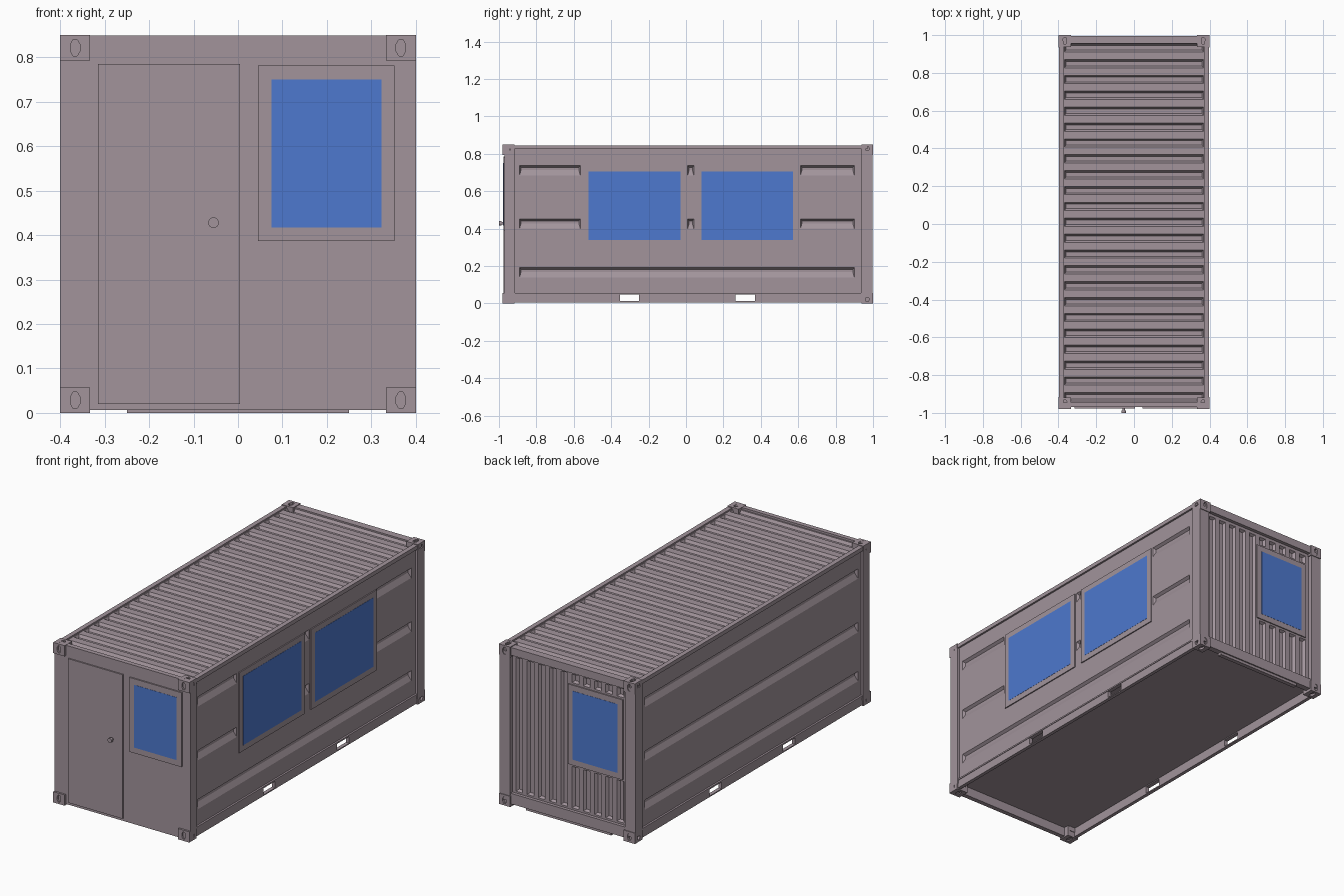
import bpy, bmesh, math
from mathutils import Matrix, Vector

if "Cube" in bpy.data.objects:
    bpy.data.objects.remove(bpy.data.objects["Cube"])


def material(name, color):
    m = bpy.data.materials.new(name)
    m.diffuse_color = (*color, 1)
    m.use_nodes = True
    m.node_tree.nodes["Principled BSDF"].inputs["Base Color"].default_value = m.diffuse_color
    return m


PAINT = material("mauve_paint", (0.36, 0.295, 0.33))
GLASS = material("blue_glass", (0.075, 0.19, 0.62))


def finish(name, bm, mat=PAINT, loc=(0, 0, 0)):
    bmesh.ops.recalc_face_normals(bm, faces=bm.faces)
    me = bpy.data.meshes.new(name)
    bm.to_mesh(me)
    bm.free()
    me.materials.append(mat)
    ob = bpy.data.objects.new(name, me)
    ob.location = loc
    bpy.context.collection.objects.link(ob)
    return ob


def add_box(bm, x, y, z):
    size = Matrix.Diagonal((x[1] - x[0], y[1] - y[0], z[1] - z[0], 1))
    mid = Matrix.Translation((sum(x) / 2, sum(y) / 2, sum(z) / 2))
    bmesh.ops.create_cube(bm, size=1, matrix=mid @ size)


def box(name, x, y, z, mat=PAINT, both=False):
    bm = bmesh.new()
    add_box(bm, x, y, z)
    if both:
        add_box(bm, (-x[1], -x[0]), y, z)
    return finish(name, bm, mat)


def cut(ob, cutter):
    mod = ob.modifiers.new("cut", 'BOOLEAN')
    mod.object, mod.solver, mod.operation = cutter, 'EXACT', 'DIFFERENCE'
    bpy.context.view_layer.objects.active = ob
    bpy.ops.object.modifier_apply(modifier=mod.name)
    bpy.data.objects.remove(cutter)


def add_groove(bm, place, u, v, slope_lo=0.01, slope_hi=0.01, d=0.014):
    """Tapered cutter: place(u, v, depth) maps panel coordinates to space."""
    rings = []
    for k in (-1, 1):
        u0, u1 = u[0] + 0.008 * k, u[1] - 0.008 * k
        v0, v1 = v[0] + slope_lo * k, v[1] - slope_hi * k
        rings.append([bm.verts.new(place(a, b, d * k))
                      for a, b in ((u0, v0), (u1, v0), (u1, v1), (u0, v1))])
    lo, hi = rings
    bm.faces.new(lo)
    bm.faces.new(hi)
    for i in range(4):
        j = (i + 1) % 4
        bm.faces.new((lo[i], lo[j], hi[j], hi[i]))


# Body with pressed grooves in roof, sides and back
X, Y, TOP = 0.388, 0.975, 0.838
body = box("body", (-X, X), (-0.955, Y), (0.055, TOP))
bm = bmesh.new()
for i in range(23):
    c = -0.915 + 0.084 * i
    add_groove(bm, lambda u, v, d: (u, v, TOP - d), (-0.368, 0.368), (c - 0.022, c + 0.022))


def right(u, v, d):
    return (X - d, u, v)


def left(u, v, d):
    return (d - X, u, v)


def back(u, v, d):
    return (v, Y - d, u)


for z in (0.14, 0.40, 0.685):
    add_groove(bm, left, (-0.89, 0.90), (z, z + 0.052), 0.028)
    spans = [(-0.89, 0.90)] if z < 0.2 else [(-0.89, -0.565), (0.009, 0.042), (0.612, 0.90)]
    for s in spans:
        add_groove(bm, right, s, (z, z + 0.052), 0.028)
for i in range(10):
    c = -0.297 + 0.066 * i
    for s in ([(0.08, 0.30), (0.745, 0.79)] if i < 5 else [(0.08, 0.79)]):
        add_groove(bm, back, s, (c - 0.02, c + 0.02))
cut(body, finish("groove_cutter", bm))

# Corner posts and top rails
box("front_posts", (0.345, 0.4), (-0.966, -0.915), (0.03, 0.82), both=True)
box("back_posts", (0.338, 0.4), (0.935, 0.996), (0.03, 0.82), both=True)
box("top_side_rails", (0.373, 0.398), (-0.95, 0.97), (0.825, 0.846), both=True)
box("back_header", (-0.36, 0.36), (0.955, 0.994), (0.805, 0.846))

# Bottom rails with fork pockets
rails = box("bottom_side_rails", (0.376, 0.395), (-0.945, 0.955), (0.006, 0.054), both=True)
bm = bmesh.new()
for y in ((-0.352, -0.252), (0.265, 0.368)):
    add_box(bm, (-0.5, 0.5), y, (0.012, 0.049))
cut(rails, finish("fork_cutter", bm))
box("bottom_rail_lips", (0.38, 0.398), (-0.925, 0.94), (0.049, 0.057), both=True)
box("back_sill", (-0.36, 0.36), (0.96, 0.992), (0.014, 0.07))
box("back_sill_bar", (-0.25, 0.25), (0.962, 0.985), (0, 0.016))

# Corner castings: one corner with three slots, mirrored to eight
CENTRE = Vector((0, 0.01, 0.425))
hx, hy, hz = 0.4, 0.99, 0.425
sx, sy, sz = 0.067, 0.062, 0.057
bm = bmesh.new()
add_box(bm, (hx - sx, hx), (hy - sy, hy), (hz - sz, hz))
castings = finish("corner_castings", bm, loc=CENTRE)
bm = bmesh.new()
mid = Vector((hx - sx / 2, hy - sy / 2, hz - sz / 2))
stretch = Matrix.Diagonal((1.0, 1.75, 1, 1))
for pos, rot in (((hx, mid.y, mid.z), Matrix.Rotation(math.pi / 2, 4, 'Z') @ Matrix.Rotation(math.pi / 2, 4, 'X')),
                 ((mid.x, hy, mid.z), Matrix.Rotation(math.pi / 2, 4, 'X')),
                 ((mid.x, mid.y, hz), Matrix.Identity(4))):
    turn = Matrix.Rotation(math.pi / 8, 4, 'Z')
    bmesh.ops.create_cone(bm, cap_ends=True, segments=8, radius1=0.0115, radius2=0.0115, depth=0.024,
                          matrix=Matrix.Translation(pos) @ rot @ stretch @ turn)
cut(castings, finish("slot_cutter", bm, loc=CENTRE))
mirror = castings.modifiers.new("mirror", 'MIRROR')
mirror.use_axis = (True, True, True)
mirror.use_mirror_merge = False

# Front wall, door and knob
box("front_wall", (-0.4, 0.4), (-0.97, -0.945), (0.006, 0.849))
box("door", (-0.315, 0.005), (-0.977, -0.965), (0.02, 0.785))
bm = bmesh.new()
for r, y0, y1 in ((0.007, -0.99, -0.97), (0.012, -1.0, -0.987)):
    bmesh.ops.create_cone(bm, cap_ends=True, segments=16, radius1=r, radius2=r, depth=y1 - y0,
                          matrix=Matrix.Translation((-0.055, (y0 + y1) / 2, 0.428))
                          @ Matrix.Rotation(math.pi / 2, 4, 'X'))
knob = finish("door_knob", bm)
bpy.context.view_layer.objects.active = knob
knob.select_set(True)
bpy.ops.object.shade_smooth_by_angle(angle=math.radians(40))

# Windows: raised frame with a pane, on front, back and right side
box("front_window_frame", (0.045, 0.352), (-0.977, -0.965), (0.387, 0.782))
box("front_window_pane", (0.075, 0.323), (-0.978, -0.97), (0.417, 0.75), GLASS)
box("back_window_frame", (-0.315, 0.008), (0.965, 0.981), (0.31, 0.735))
box("back_window_pane", (-0.285, -0.022), (0.97, 0.982), (0.34, 0.705), GLASS)
for n, y in (("front", -0.52), ("rear", 0.082)):
    box("side_window_frame_" + n, (0.38, 0.394), (y - 0.03, y + 0.52), (0.31, 0.737))
    box("side_window_pane_" + n, (0.385, 0.395), (y, y + 0.49), (0.34, 0.707), GLASS)
